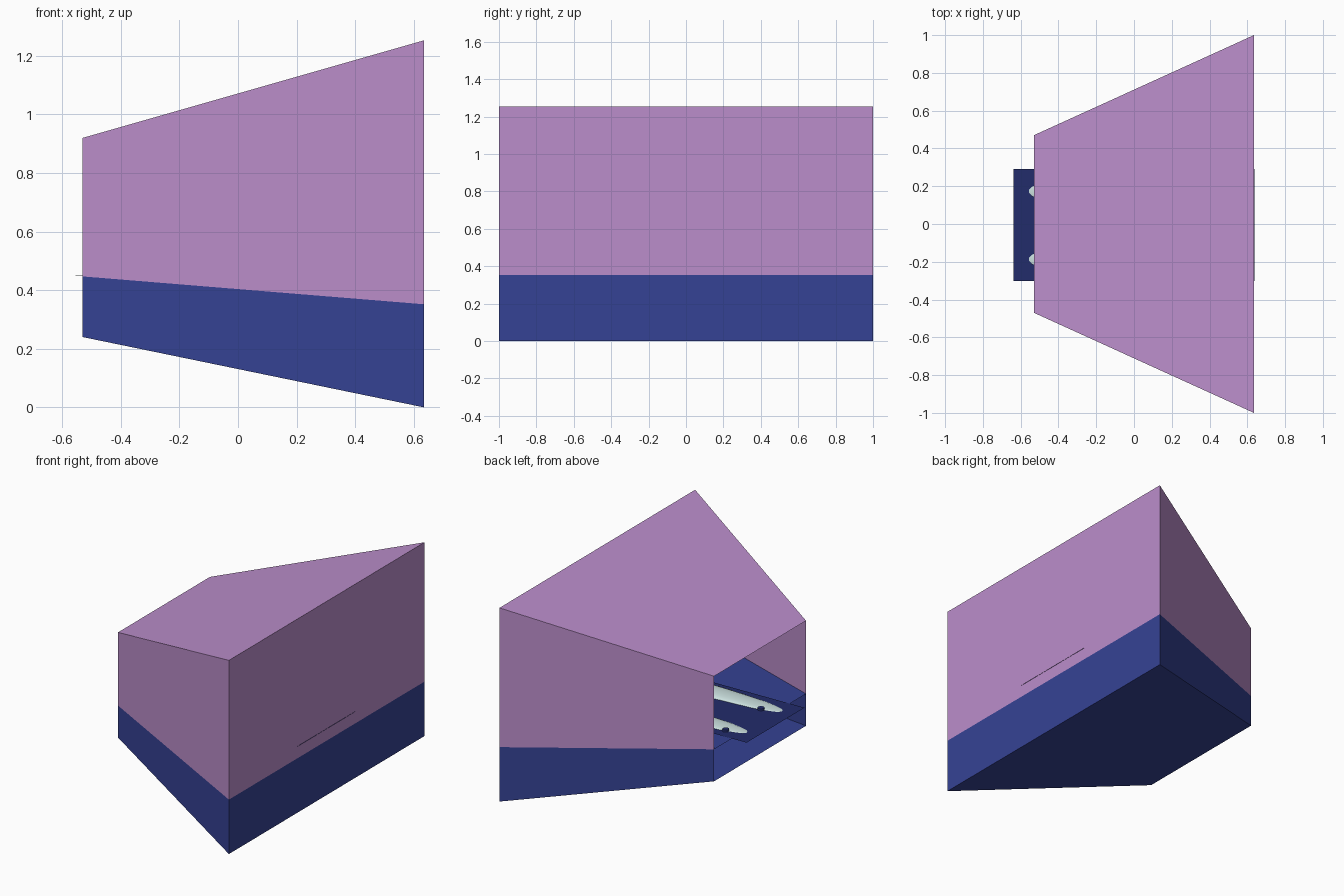
import bpy, bmesh, math

if "Cube" in bpy.data.objects:
    bpy.data.objects.remove(bpy.data.objects["Cube"])


def material(name, rgb):
    m = bpy.data.materials.new(name)
    m.diffuse_color = (*rgb, 1)
    m.use_nodes = True
    m.node_tree.nodes["Principled BSDF"].inputs["Base Color"].default_value = m.diffuse_color
    return m


PINK = material("pink", (0.50, 0.27, 0.60))
BLUE = material("blue", (0.036, 0.055, 0.30))
NAVY = material("navy", (0.016, 0.025, 0.147))
PALE = material("pale_mint", (0.60, 0.75, 0.74))


def make_object(name, bm, mat):
    mesh = bpy.data.meshes.new(name)
    bm.to_mesh(mesh)
    bm.free()
    mesh.materials.append(mat)
    obj = bpy.data.objects.new(name, mesh)
    bpy.context.collection.objects.link(obj)
    return obj


# Flared box with its narrow end open: (x, half width, z low, z high) at each end
def flared_shell(name, near, far, mat, sides):
    bm = bmesh.new()
    rings = []
    for x, w, lo, hi in (near, far):
        rings.append([bm.verts.new(p) for p in
                      ((x, -w, lo), (x, w, lo), (x, w, hi), (x, -w, hi))])
    a, b = rings
    for i in sides:
        j = (i + 1) % 4
        bm.faces.new((a[j], a[i], b[i], b[j]))
    bm.faces.new(b)
    return make_object(name, bm, mat)


# side order: 0 floor, 1 back wall, 2 lid, 3 front wall
flared_shell("lower_shell", (-0.53, 0.47, 0.24, 0.447), (0.635, 1, 0, 0.352),
             BLUE, (0, 1, 2, 3))
flared_shell("upper_shell", (-0.53, 0.47, 0.447, 0.92), (0.635, 1, 0.352, 1.253),
             PINK, (1, 2, 3))


# Thin inner sheet, very slightly tilted
def sheet_z(x):
    return 0.44 - 0.016 * x


bm = bmesh.new()
bm.faces.new([bm.verts.new((x, y, sheet_z(x))) for x, y in
              ((-0.637, -0.302), (0.637, -0.302), (0.637, 0.29), (-0.637, 0.29))])
make_object("inner_sheet", bm, NAVY)

# Half width and height of the long low relief along x
PROFILE = [(-0.557, 0.006, 0.001), (-0.54, 0.025, 0.002), (-0.49, 0.04, 0.005),
           (-0.40, 0.058, 0.009), (-0.28, 0.066, 0.014), (-0.12, 0.075, 0.018),
           (0.08, 0.08, 0.02), (0.28, 0.07, 0.016), (0.45, 0.045, 0.008),
           (0.53, 0.006, 0.001)]


def relief(name, cy):
    bm = bmesh.new()
    n = 10
    rows = []
    for x, w, h in PROFILE:
        row = []
        for k in range(n + 1):
            t = math.pi * k / n
            row.append(bm.verts.new((x, cy - w * math.cos(t),
                                     sheet_z(x) + 0.001 + h * math.sin(t))))
        rows.append(row)
    for r, s in zip(rows, rows[1:]):
        for k in range(n):
            bm.faces.new((r[k], s[k], s[k + 1], r[k + 1]))
    obj = make_object(name, bm, PALE)
    for p in obj.data.polygons:
        p.use_smooth = True

    # dark spot on the edge near the tip
    bm = bmesh.new()
    bmesh.ops.create_cone(bm, cap_ends=True, segments=16, radius1=0.022,
                          radius2=0.02, depth=0.012)
    spot = make_object(name + "_spot", bm, NAVY)
    spot.location = (-0.437, cy + 0.045, sheet_z(-0.437) + 0.006)


relief("relief_front", -0.187)
relief("relief_back", 0.173)
